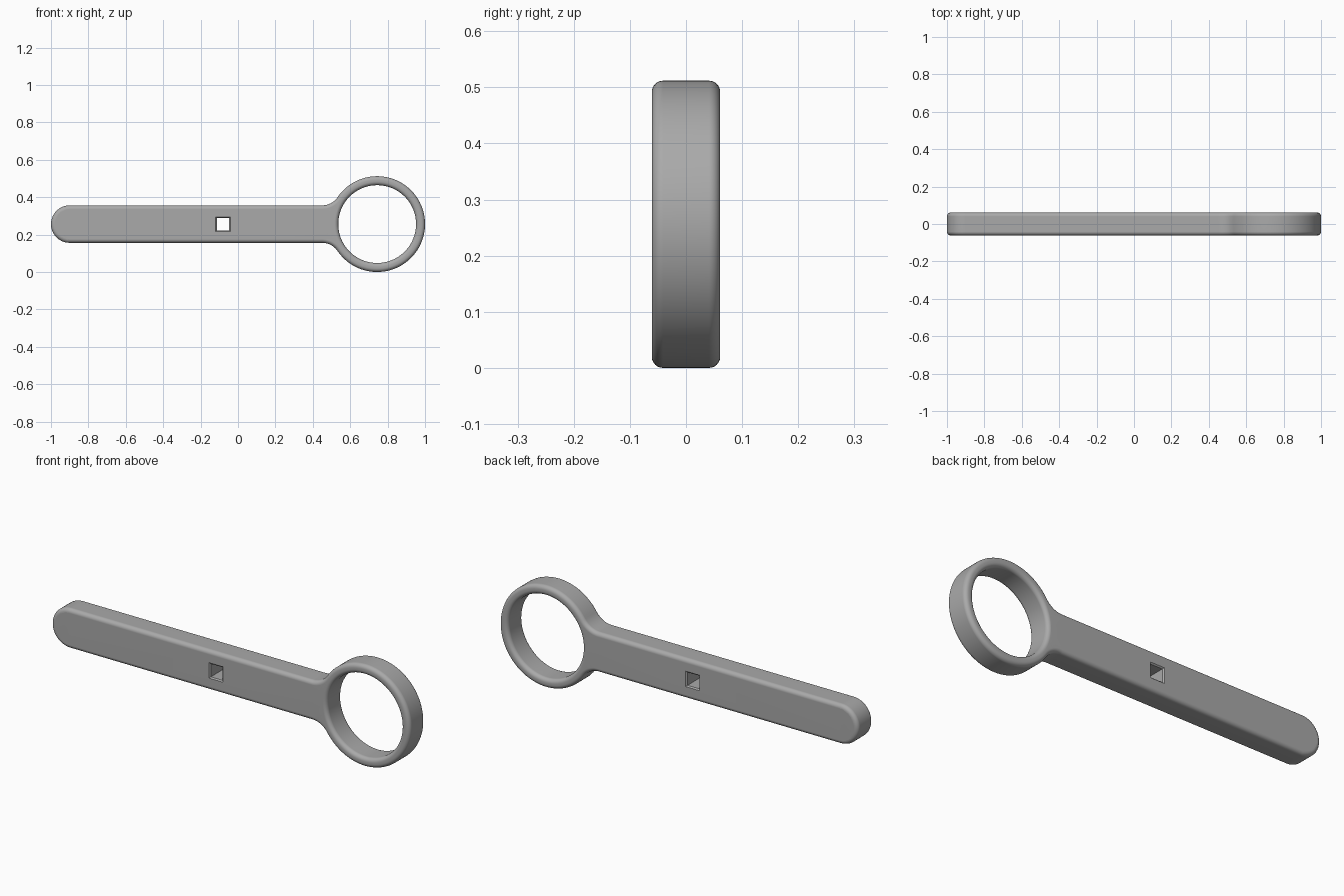
import bpy, bmesh
from math import sin, cos, pi, sqrt, atan2, radians

cube = bpy.data.objects.get("Cube")
if cube:
    bpy.data.objects.remove(cube, do_unlink=True)

# Main dimensions
RING_X, RING_R, BORE_R = 0.744, 0.256, 0.208
MID_Z, HALF_H, HALF_T = 0.256, 0.1, 0.061
FILLET, ROUND = 0.1, 0.02
HOLE_X, HOLE_HALF, HOLE_EDGE = -0.08, 0.033, 0.006


def arc(cx, cz, r, a, b, n):
    return [(cx + r * cos(a + (b - a) * i / n), cz + r * sin(a + (b - a) * i / n))
            for i in range(n + 1)]


def outline(o):
    """Wrench silhouette moved inwards by o."""
    f = FILLET + o
    dz = HALF_H + FILLET
    dx = sqrt((RING_R + FILLET) ** 2 - dz ** 2)
    t = atan2(dz, dx)
    head = arc(RING_X, 0, RING_R - o, 0, pi - t, 48)
    neck = arc(RING_X - dx, dz, f, -t, -pi / 2, 12)
    tip = arc(HALF_H - 1, 0, HALF_H - o, pi / 2, pi, 20)
    upper = head + neck[1:] + tip
    return upper + [(x, -z) for x, z in reversed(upper[1:-1])]


def bore(o):
    return arc(RING_X, 0, BORE_R + o, 0, 2 * pi, 96)[:-1]


def square(o):
    h = HOLE_HALF + o
    return [(HOLE_X + sx * h, sz * h) for sx, sz in ((1, 1), (-1, 1), (-1, -1), (1, -1))]


def wall(bm, shape, size, steps):
    """Wall through the thickness with eased edges; returns both rim loops."""
    half = [(size * (1 - cos(a)), HALF_T - size * (1 - sin(a)))
            for a in (pi / 2 * (1 - i / steps) for i in range(steps + 1))]
    # Offset grows from the wall towards the flat faces
    side = [(size - size * sin(pi / 2 * i / steps), HALF_T - size * (1 - cos(pi / 2 * i / steps)))
            for i in range(steps + 1)]
    section = [(o, -y) for o, y in side] + [(o, y) for o, y in reversed(side)]
    loops = [[bm.verts.new((x, y, z + MID_Z)) for x, z in shape(o)] for o, y in section]
    for a, b in zip(loops, loops[1:]):
        for i in range(len(a)):
            j = (i + 1) % len(a)
            bm.faces.new((a[i], a[j], b[j], b[i]))
    return loops[0], loops[-1]


bm = bmesh.new()
rims = [wall(bm, outline, ROUND, 6), wall(bm, bore, ROUND, 6), wall(bm, square, HOLE_EDGE, 1)]

# Flat front and back faces, with the openings left out
for side in (0, 1):
    edges = []
    for pair in rims:
        loop = pair[side]
        edges += [bm.edges.get((loop[i - 1], loop[i])) for i in range(len(loop))]
    bmesh.ops.triangle_fill(bm, edges=edges, use_beauty=True, normal=(0, 1, 0))
bmesh.ops.recalc_face_normals(bm, faces=bm.faces)

mesh = bpy.data.meshes.new("ring_wrench")
bm.to_mesh(mesh)
bm.free()
wrench = bpy.data.objects.new("ring_wrench", mesh)
bpy.context.collection.objects.link(wrench)

# Plain grey metal
mat = bpy.data.materials.new("grey_metal")
mat.use_nodes = True
colour = (0.4, 0.4, 0.4, 1)
mat.diffuse_color = colour
mat.node_tree.nodes["Principled BSDF"].inputs["Base Color"].default_value = colour
mesh.materials.append(mat)

# Smooth rounds, crisp square opening
bpy.context.view_layer.objects.active = wrench
wrench.select_set(True)
bpy.ops.object.shade_smooth_by_angle(angle=radians(35))
normals = wrench.modifiers.new("even_shading", 'WEIGHTED_NORMAL')
normals.keep_sharp = True
